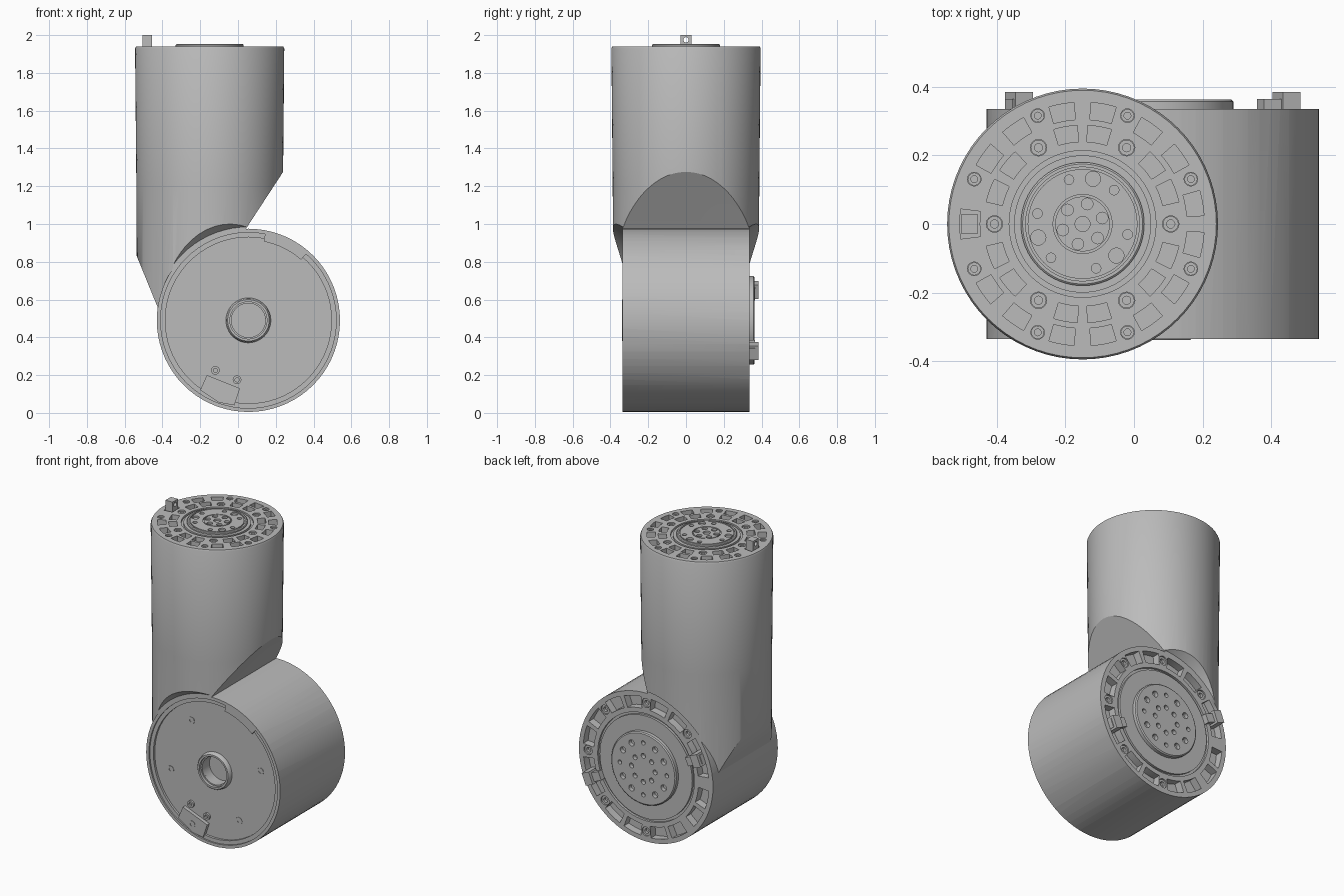
import bpy, bmesh
from math import pi, radians, cos, sin
from mathutils import Matrix, Vector

cube = bpy.data.objects.get("Cube")
if cube:
    bpy.data.objects.remove(cube)

GREY = (0.5, 0.5, 0.5, 1)
mat = bpy.data.materials.new("plain grey")
mat.use_nodes = True
mat.diffuse_color = GREY
mat.node_tree.nodes["Principled BSDF"].inputs["Base Color"].default_value = GREY

# Frames of the three round faces, local z pointing outwards
T, R = Matrix.Translation, Matrix.Rotation
TOP = T((-0.15, 0, 1.94))
BACK = T((0.055, 0.335, 0.49)) @ R(-pi / 2, 4, 'X')
FRONT = T((0.055, -0.335, 0.49)) @ R(pi / 2, 4, 'X')
WORLD_FRONT = R(pi / 2, 4, 'X')


def lathe(bm, profile, frame, steps=24):
    """Spin an (r, z) profile about the frame's z axis."""
    vs = [bm.verts.new((r, 0, z)) for r, z in profile]
    es = [bm.edges.new(p) for p in zip(vs, vs[1:])]
    if profile[0][0] > 0:
        es.append(bm.edges.new((vs[-1], vs[0])))
    old = set(bm.verts) - set(vs)
    bmesh.ops.spin(bm, geom=vs + es, cent=(0, 0, 0), axis=(0, 0, 1),
                   angle=2 * pi, steps=steps, use_merge=True)
    new = [v for v in bm.verts if v not in old]
    bmesh.ops.remove_doubles(bm, verts=new, dist=1e-5)
    new = [v for v in bm.verts if v not in old]
    bmesh.ops.transform(bm, matrix=frame, verts=new)


def disc(bm, r, z0, z1, frame, steps=24):
    lathe(bm, [(0, z0), (r, z0), (r, z1), (0, z1)], frame, steps)


def prism(bm, pts, z0, z1, frame):
    face = bm.faces.new([bm.verts.new((x, y, z0)) for x, y in pts])
    ext = bmesh.ops.extrude_face_region(bm, geom=[face], use_keep_orig=True)
    up = [g for g in ext["geom"] if isinstance(g, bmesh.types.BMVert)]
    bmesh.ops.translate(bm, vec=(0, 0, z1 - z0), verts=up)
    bmesh.ops.transform(bm, matrix=frame, verts=list(face.verts) + up)


def box(bm, x0, x1, w, z0, z1, frame):
    prism(bm, [(x0, -w), (x1, -w), (x1, w), (x0, w)], z0, z1, frame)


def sector(bm, r0, r1, mid, half, z0, z1, frame, n=4):
    angs = [radians(mid - half + 2 * half * i / n) for i in range(n + 1)]
    pts = [(r0 * cos(a), r0 * sin(a)) for a in angs]
    pts += [(r1 * cos(a), r1 * sin(a)) for a in reversed(angs)]
    prism(bm, pts, z0, z1, frame)


def at(frame, r, deg):
    a = radians(deg)
    return frame @ T((r * cos(a), r * sin(a), 0))


def bolt(bm, r, frame):
    lathe(bm, [(0, -.025), (.5 * r, -.025), (.5 * r, -.008), (.95 * r, -.008),
               (.95 * r, -.05), (0, -.05)], frame, 16)


def finish(bm, name):
    bmesh.ops.recalc_face_normals(bm, faces=bm.faces[:])
    me = bpy.data.meshes.new(name)
    bm.to_mesh(me)
    bm.free()
    me.materials.append(mat)
    ob = bpy.data.objects.new(name, me)
    bpy.context.scene.collection.objects.link(ob)
    shade(me)
    return ob


def shade(me):
    me.polygons.foreach_set("use_smooth", [True] * len(me.polygons))
    me.set_sharp_from_angle(angle=radians(30))


def boolean(ob, other, op):
    """Bake a boolean into ob and drop the helper."""
    mod = ob.modifiers.new(op, 'BOOLEAN')
    mod.object, mod.operation, mod.solver = other, op, 'EXACT'
    deps = bpy.context.evaluated_depsgraph_get()
    me = bpy.data.meshes.new_from_object(ob.evaluated_get(deps))
    ob.modifiers.clear()
    ob.data = me
    bpy.data.objects.remove(other)
    me.materials.clear()
    me.materials.append(mat)
    me.polygons.foreach_set("material_index", [0] * len(me.polygons))
    shade(me)


# Upright column, trimmed by slanted planes on both sides
bm = bmesh.new()
lathe(bm, [(0, .4), (.385, .4), (.388, 1.2), (.395, 1.93), (.39, 1.94), (0, 1.94)],
      T((-0.15, 0, 0)), 72)
column = finish(bm, "column")
bm = bmesh.new()
prism(bm, [(-.6, 2.1), (-.6, .987), (-.43, .57), (-.36, .42), (.03, .42), (.03, .955),
           (.065, 1.01), (.235, 1.27), (.3, 1.373), (.3, 2.1)], -.6, .6, WORLD_FRONT)
boolean(column, finish(bm, "column_trim"), 'INTERSECT')

# Drum joined to the column
bm = bmesh.new()
disc(bm, .485, -.672, .002, FRONT, 72)
body = finish(bm, "housing")
boolean(body, column, 'UNION')

# Flared clearance round both drum ends, with the front recess
bm = bmesh.new()
lathe(bm, [(0, -.09), (.09, -.09), (.09, -.025), (.44, -.025), (.44, -.01), (.465, -.01),
           (.465, 0), (.495, 0), (.55, .085), (0, .085)], FRONT, 72)
lathe(bm, [(0, 0), (.495, 0), (.55, .085), (0, .085)], BACK, 72)
boolean(body, finish(bm, "end_cutter"), 'DIFFERENCE')

# Pockets, screw holes and grooves of the top and back faces
bm = bmesh.new()
for k in range(8):
    for side in (-10, 10):
        if k != 4:
            sector(bm, .305, .355, 45 * k + side, 6, -.07, .03, TOP)
        if k not in (0, 4):
            sector(bm, .38, .455, 45 * k + 22.5 + side, 8, -.05, .03, BACK)
    disc(bm, .02, -.05, .03, at(TOP, .342, 45 * k + 22.5), 16)
    disc(bm, .03, -.05, .03, at(BACK, .42, 45 * k), 16)
sector(bm, .30, .358, 180, 7, -.07, .03, TOP)
for k in (0, 4):
    sector(bm, .38, .455, 45 * k + 22.5, 16, -.05, .03, BACK)
for k in range(6):
    for side in (-10, 10):
        sector(bm, .24, .288, 60 * k + 30 + side, 7, -.06, .03, TOP)
    disc(bm, .024, -.05, .03, at(TOP, .257, 60 * k), 16)
lathe(bm, [(.2, -.012), (.214, -.012), (.214, .03), (.2, .03)], TOP, 64)
lathe(bm, [(.335, -.015), (.35, -.015), (.35, .03), (.335, .03)], BACK, 64)
boolean(body, finish(bm, "pocket_cutter"), 'DIFFERENCE')

# Bolts in the face holes
bm = bmesh.new()
for k in range(8):
    bolt(bm, .02, at(TOP, .342, 45 * k + 22.5))
    bolt(bm, .03, at(BACK, .42, 45 * k))
for k in range(6):
    bolt(bm, .024, at(TOP, .257, 60 * k))
finish(bm, "face_bolts")

# Output flange on top
bm = bmesh.new()
lathe(bm, [(0, -.01), (.18, -.01), (.18, .008), (.175, .012), (0, .012)], TOP, 64)
flange = finish(bm, "top_flange")
bm = bmesh.new()
lathe(bm, [(.16, .006), (.166, .006), (.166, .03), (.16, .03)], TOP, 64)
lathe(bm, [(.08, .004), (.086, .004), (.086, .03), (.08, .03)], TOP, 48)
disc(bm, .022, -.005, .03, TOP)
for k in range(6):
    disc(bm, .014, -.005, .03, at(TOP, .135, 47 + 60 * k), 16)
    disc(bm, .017, -.005, .03, at(TOP, .06, 77 + 60 * k), 16)
for k in range(3):
    disc(bm, .022, -.005, .03, at(TOP, .135, 77 + 120 * k), 20)
boolean(flange, finish(bm, "top_hole_cutter"), 'DIFFERENCE')

# Output flange on the back
bm = bmesh.new()
lathe(bm, [(0, -.01), (.235, -.01), (.235, .022), (.228, .028), (0, .028)], BACK, 64)
flange = finish(bm, "back_flange")
bm = bmesh.new()
for k in range(12):
    disc(bm, .02 if k % 3 else .014, .002, .05, at(BACK, .17, 30 * k), 16)
for k in range(8):
    disc(bm, .016, .002, .05, at(BACK, .085, 45 * k), 16)
boolean(flange, finish(bm, "back_hole_cutter"), 'DIFFERENCE')

# Cable clip on top, pierced sideways
bm = bmesh.new()
box(bm, -.355, -.305, .028, -.07, .06, TOP)
clip = finish(bm, "top_clip")
bm = bmesh.new()
disc(bm, .014, -.5, -.2, TOP @ T((0, 0, .035)) @ R(pi / 2, 4, 'Y'), 16)
boolean(clip, finish(bm, "clip_cutter"), 'DIFFERENCE')

# Stepped cable clips on the back
bm = bmesh.new()
for deg in (22.5, 202.5):
    spot = BACK @ R(radians(deg), 4, 'Z')
    box(bm, .34, .455, .028, -.05, .03, spot)
    box(bm, .395, .45, .04, -.05, .05, spot)
finish(bm, "back_clips")

# Front hub ring, screws, bracket and rim tab
bm = bmesh.new()
lathe(bm, [(.09, -.03), (.12, -.03), (.115, -.003), (.11, .003), (.098, .003),
           (.098, -.015), (.09, -.015)], FRONT, 48)
finish(bm, "front_hub_ring")
bm = bmesh.new()
for x, z in ((-.12, .77), (.38, .57), (-.27, .41), (.225, .205), (-.12, .225),
             (-.005, .175), (-.1, .105)):
    lift = .001 if z < .11 else -.012 if x < 0 and z < .3 else -.022
    lathe(bm, [(.011, -.03), (.023, -.03), (.023, lift), (.011, lift)],
          T((x, -.335, z)) @ WORLD_FRONT, 16)
finish(bm, "front_screws")
bm = bmesh.new()
prism(bm, [(-.2, .12), (-.165, .2), (.01, .13), (-.02, .04), (-.1, .055)],
      .3, .334, WORLD_FRONT)
finish(bm, "front_bracket")
bm = bmesh.new()
sector(bm, .425, .468, 64, 15, -.03, -.002, FRONT, 10)
finish(bm, "front_rim_tab")
